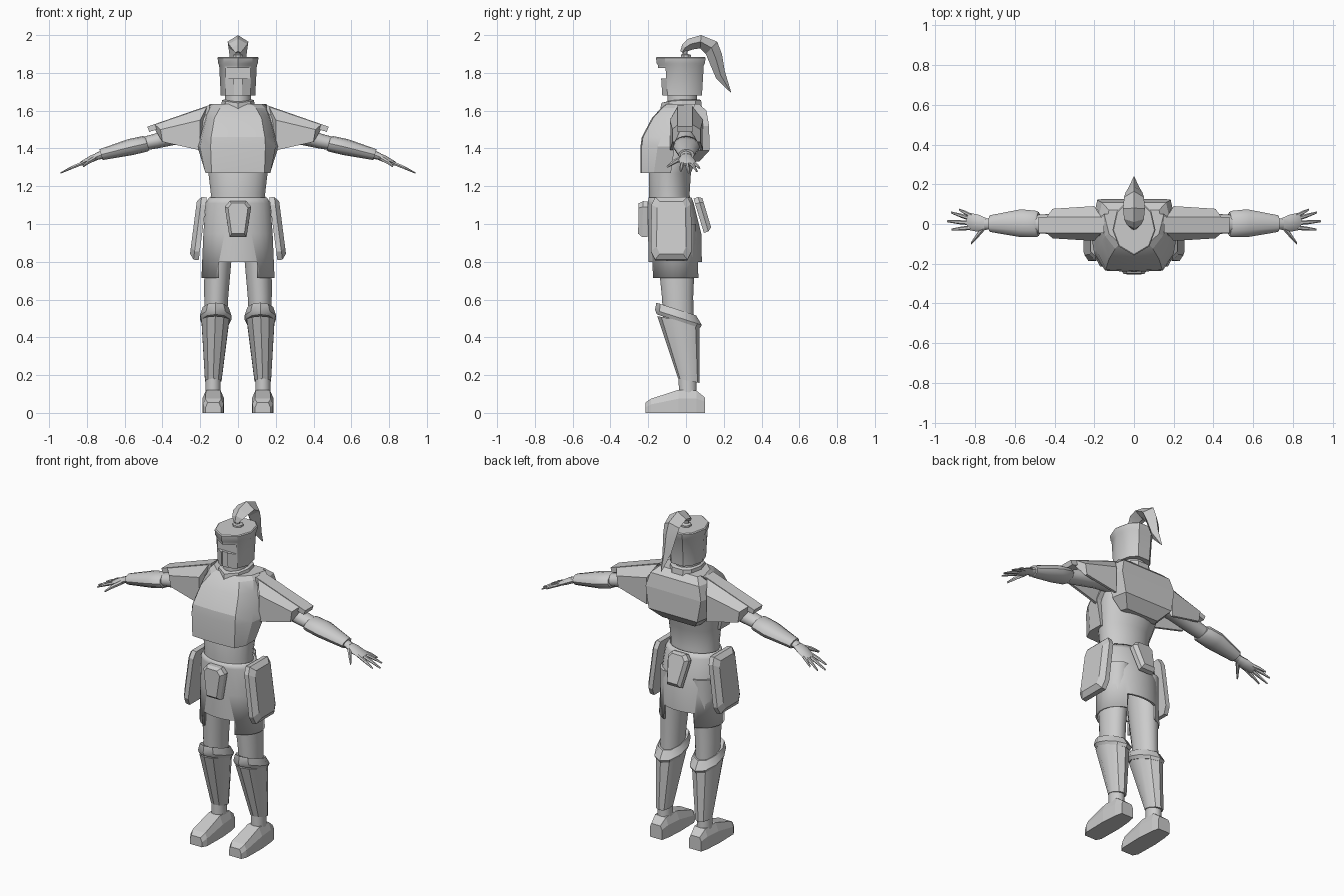
import bpy, bmesh, math
from mathutils import Vector

cube = bpy.data.objects.get("Cube")
if cube:
    bpy.data.objects.remove(cube, do_unlink=True)

steel = bpy.data.materials.new("light_grey")
steel.use_nodes = True
GREY = (0.6, 0.6, 0.6, 1)
steel.diffuse_color = GREY
steel.node_tree.nodes["Principled BSDF"].inputs["Base Color"].default_value = GREY


def loft(name, rings, smooth=0, caps=True):
    """Skin equal-sized point rings; smooth is the shading angle in degrees."""
    bm = bmesh.new()
    rows = [[bm.verts.new(p) for p in ring] for ring in rings]
    n = len(rows[0])
    for a, b in zip(rows, rows[1:]):
        for i in range(n):
            j = (i + 1) % n
            bm.faces.new((a[i], a[j], b[j], b[i]))
    if caps:
        bm.faces.new(rows[0])
        bm.faces.new(rows[-1])
    bmesh.ops.recalc_face_normals(bm, faces=bm.faces)
    me = bpy.data.meshes.new(name)
    bm.to_mesh(me)
    bm.free()
    me.materials.append(steel)
    ob = bpy.data.objects.new(name, me)
    bpy.context.collection.objects.link(ob)
    if smooth:
        bpy.ops.object.select_all(action='DESELECT')
        ob.select_set(True)
        bpy.context.view_layer.objects.active = ob
        bpy.ops.object.shade_smooth_by_angle(angle=math.radians(smooth))
    return ob


def ell(cx, cy, z, rx, ry, n=16, tilt=0):
    """Horizontal ellipse, optionally sloping along y."""
    ring = []
    for i in range(n):
        a = 2 * math.pi * (i + 0.5) / n
        y = ry * math.sin(a)
        ring.append((cx + rx * math.cos(a), cy + y, z + tilt * y))
    return ring


def arm_tube(name, s, stations, n=12):
    """Tube along the lowered arm; stations are x, y, z, y radius, height radius."""
    rings = []
    for x, y, z, ry, rz in stations:
        ring = []
        for i in range(n):
            a = 2 * math.pi * i / n
            up = rz * math.sin(a)
            ring.append((s * (x + 0.3 * up), y + ry * math.cos(a), z + 0.95 * up))
        rings.append(ring)
    return loft(name, rings, 40)


def mirrored(half):
    """Close a half outline by reflecting it in x."""
    return half + [(-x, *r) for x, *r in reversed(half) if abs(x) > 1e-5]


def plate(name, outline, origin, u, v, thick, inset):
    """Chamfered plate: outline in u, v pushed out along u x v."""
    o, u, v = Vector(origin), Vector(u).normalized(), Vector(v).normalized()
    nrm = u.cross(v)
    mid_v = sum(p[1] for p in outline) / len(outline)

    def layer(depth, k):
        return [o + u * a * k + v * (mid_v + (b - mid_v) * (1 - (1 - k) * 0.6)) + nrm * depth
                for a, b in outline]
    return loft(name, [layer(0, 1), layer(thick * 0.55, 1), layer(thick, inset)])


def box_cutter(name, x, y0, y1, z0, z1):
    pts = [(-x, y0), (x, y0), (x, y1), (-x, y1)]
    ob = loft(name, [[(a, b, z) for a, b in pts] for z in (z0, z1)])
    ob.hide_render = True
    ob.hide_viewport = True
    return ob


def cut(ob, cutter):
    mod = ob.modifiers.new("cut", 'BOOLEAN')
    mod.operation = 'DIFFERENCE'
    mod.solver = 'EXACT'
    mod.object = cutter


# Helmet with a pointed face, flared rim and recessed T-shaped opening
def helm(z, k, dy=0):
    half = [(0, -.155), (.075, -.11), (.105, -.03), (.085, .06), (.045, .1)]
    return [(x * k, -.02 + (y + .02) * k, z) for x, y in mirrored(half)]


helmet = loft("helmet", [helm(1.68, .87), helm(1.84, .95), helm(1.85, 1), helm(1.88, 1.03),
                         helm(1.885, .98)], 35)
cut(helmet, box_cutter("eye_slot_cutter", .065, -.3, -.105, 1.77, 1.825))
cut(helmet, box_cutter("face_slot_cutter", .02, -.3, -.12, 1.6, 1.78))

# Neck and pointed collar
loft("neck", [ell(0, -.02, z, .07, .08) for z in (1.58, 1.7)], 40)


def collar(z, k, drop):
    half = [(0, -.13), (.065, -.09), (.085, -.02), (.07, .05), (.035, .08)]
    return [(x * k, y * k, z - drop * max(0, -y - .06)) for x, y in mirrored(half)]


loft("collar", [collar(1.62, 1.05, .2), collar(1.655, 1, .2), collar(1.66, .85, .2)])

# Plume holder and curved plume: outer y, z, inner y, z, half width
loft("plume_holder", [ell(0, 0, 1.88, .03, .03, 8), ell(0, 0, 1.895, .03, .03, 8),
                      ell(0, -.005, 1.9, .015, .015, 8), ell(0, -.005, 1.93, .012, .012, 8)])
plume = [(-.03, 1.915, -.01, 1.9, .015), (-.02, 1.95, .01, 1.915, .035),
         (.01, 1.98, .04, 1.925, .05), (.08, 2.0, .075, 1.93, .055),
         (.165, 1.965, .105, 1.9, .05), (.19, 1.9, .13, 1.84, .042),
         (.205, 1.81, .16, 1.77, .028), (.24, 1.695, .235, 1.697, .002)]
loft("plume", [[(0, a, b), (w, (a + c) / 2, (b + d) / 2), (0, c, d), (-w, (a + c) / 2, (b + d) / 2)]
               for a, b, c, d, w in plume], 25)

# Body under the armour
loft("torso", [ell(0, cy, z, rx, ry, 24) for z, cy, rx, ry in
               [(1.08, -.085, .148, .112), (1.16, -.088, .145, .108), (1.27, -.085, .158, .112),
                (1.4, -.045, .185, .125), (1.5, -.02, .18, .115), (1.62, -.01, .13, .08)]], 40)

# Breastplate: height, then x and y of back edge, side corner and front corner
breast = [(1.27, .17, -.08, .172, -.17, .14, -.235), (1.41, .215, -.06, .2, -.15, .145, -.235),
          (1.46, .205, -.03, .19, -.13, .142, -.228), (1.56, .18, .0, .165, -.09, .125, -.175),
          (1.615, .165, .04, .145, -.06, .095, -.125), (1.635, .15, .05, .125, -.05, .07, -.1)]
loft("breastplate", [[(a, ya, z), (b, yb, z), (c, yc, z), (0, yc - .006, z),
                      (-c, yc, z), (-b, yb, z), (-a, ya, z)]
                     for z, a, ya, b, yb, c, yc in breast], 18)

# Back plate: height, half width, front and back y
loft("back_plate", [mirrored([(w, y0, z), (w * .9, y1, z)]) for z, w, y0, y1 in
                    [(1.33, .12, .03, .07), (1.39, .18, .03, .125), (1.52, .205, .03, .122),
                     (1.6, .18, .02, .108), (1.635, .14, .0, .07)]])

# Skirt, open below with a notch at front and back
skirt = loft("skirt", [ell(0, cy, z, rx, ry, 24) for z, cy, rx, ry in
                       [(1.14, -.085, .155, .115), (1.11, -.08, .172, .122),
                        (.95, -.06, .185, .142), (.715, -.055, .195, .142)]], 40, caps=False)
shell = skirt.modifiers.new("thickness", 'SOLIDIFY')
shell.thickness = .012
cut(skirt, box_cutter("skirt_notch_cutter", .1, -.4, .4, .6, .8))

# Hanging plates around the hips
small = mirrored([(.045, .0), (.07, -.03), (.045, -.19)])
plate("front_hip_plate", small, (0, -.2, 1.12), (1, 0, 0), (0, .02, 1), .05, .75)
plate("back_hip_plate", small, (0, .04, 1.135), (-1, 0, 0), (0, -.3, 1), .045, .75)
side = mirrored([(.085, 0), (.105, -.04), (.108, -.29), (.085, -.335)])
for s, label in ((1, "left"), (-1, "right")):
    plate(label + "_hip_plate", side, (s * .165, -.078, 1.14), (0, s, 0), (-s * .13, 0, 1), .05, .72)

for s, label in ((1, "left"), (-1, "right")):
    def leg(part, rows, n=16, tilt=0):
        loft(label + "_" + part, [ell(s * x, y, z, rx, ry, n, tilt) for x, y, z, rx, ry in rows], 35)

    # Leg: thigh, ankle, greave and sloping knee band
    leg("thigh", [(.1, -.055, 1.0, .08, .11), (.107, -.05, .8, .073, .098),
                  (.115, -.045, .62, .065, .085), (.118, -.04, .48, .06, .08)])
    leg("ankle", [(.132, .01, .06, .042, .048), (.132, .008, .19, .04, .048)])
    leg("greave", [(.131, .015, .17, .046, .057), (.12, -.04, .49, .077, .112)], 10, -.2)
    leg("knee_band", [(.118, -.04, .485, .078, .114), (.118, -.04, .505, .087, .124),
                      (.118, -.052, .55, .072, .105), (.118, -.052, .545, .06, .09)], 10, -.32)

    # Boot: lengthwise sections of half width, top half width, shoulder and top heights
    def sole(y, w, t, h, top):
        c = s * .131
        half = [(w, 0), (w, h), (t, top)]
        return [(c + x, y, z) for x, z in mirrored(half)]
    loft(label + "_boot", [sole(-.215, .04, .03, .03, .055), sole(-.185, .055, .042, .045, .075),
                           sole(-.04, .058, .038, .075, .122), sole(.055, .05, .036, .075, .118),
                           sole(.1, .04, .03, .06, .082)])

    # Arm: sleeve, elbow and vambrace
    arm_tube(label + "_upper_arm", s, [(.13, .01, 1.53, .08, .085), (.28, .005, 1.49, .06, .06),
                                       (.43, .0, 1.44, .05, .04), (.52, 0, 1.42, .045, .035)])
    arm_tube(label + "_vambrace", s, [(.48, 0, 1.425, .06, .036), (.49, 0, 1.425, .066, .043),
                                      (.57, .004, 1.407, .07, .044), (.725, .002, 1.367, .042, .03)])
    arm_tube(label + "_wrist", s, [(.71, 0, 1.37, .03, .024), (.75, 0, 1.357, .028, .018)])

    # Hand: palm, four fingers and a thumb
    arm_tube(label + "_palm", s, [(.74, 0, 1.36, .028, .018), (.78, .003, 1.343, .043, .018),
                                  (.825, .012, 1.322, .044, .012), (.84, .014, 1.315, .036, .008)], 8)
    tips = [("little", .04, .88, .072), ("ring", .024, .92, .058),
            ("middle", .004, .94, .014), ("index", -.018, .918, -.028)]
    for finger, y, tx, ty in tips:
        tz = 1.32 - (tx - .82) * .42
        arm_tube(f"{label}_{finger}_finger", s, [(.815, y, 1.325, .011, .01),
                 ((.815 + tx) / 2, (y + ty) / 2, (1.33 + tz) / 2, .0105, .009), (tx, ty, tz, .005, .004)], 6)
    arm_tube(label + "_thumb", s, [(.755, -.015, 1.35, .02, .014), (.79, -.06, 1.33, .014, .012),
                                   (.82, -.097, 1.305, .006, .006)], 6)

    # Pauldron: folded roof over the upper arm, flanks shorter than the ridge strip
    def fold(name, inner, outer):
        ob = loft(label + name, [[(s * x, y, z) for x, y, z in quad] for quad in (inner, outer)])
        return ob
    fold("_shoulder_strip",
         [(.15, -.045, 1.63), (.15, .035, 1.63), (.15, .035, 1.585), (.15, -.045, 1.585)],
         [(.48, -.045, 1.515), (.48, .035, 1.515), (.47, .035, 1.488), (.47, -.045, 1.488)])
    for flank, y0, y1 in (("_front", -.045, -.085), ("_back", .035, .09)):
        dy = .015 if y0 < 0 else -.015
        fold("_shoulder" + flank,
             [(.165, y0, 1.62), (.2, y1, 1.55), (.2, y1, 1.39), (.2, y1 + dy, 1.39), (.165, y0 + dy, 1.59)],
             [(.44, y0, 1.526), (.41, y1 * .85, 1.5), (.4, y1 * .85, 1.435),
              (.4, y1 * .85 + dy, 1.435), (.44, y0 + dy, 1.5)])
